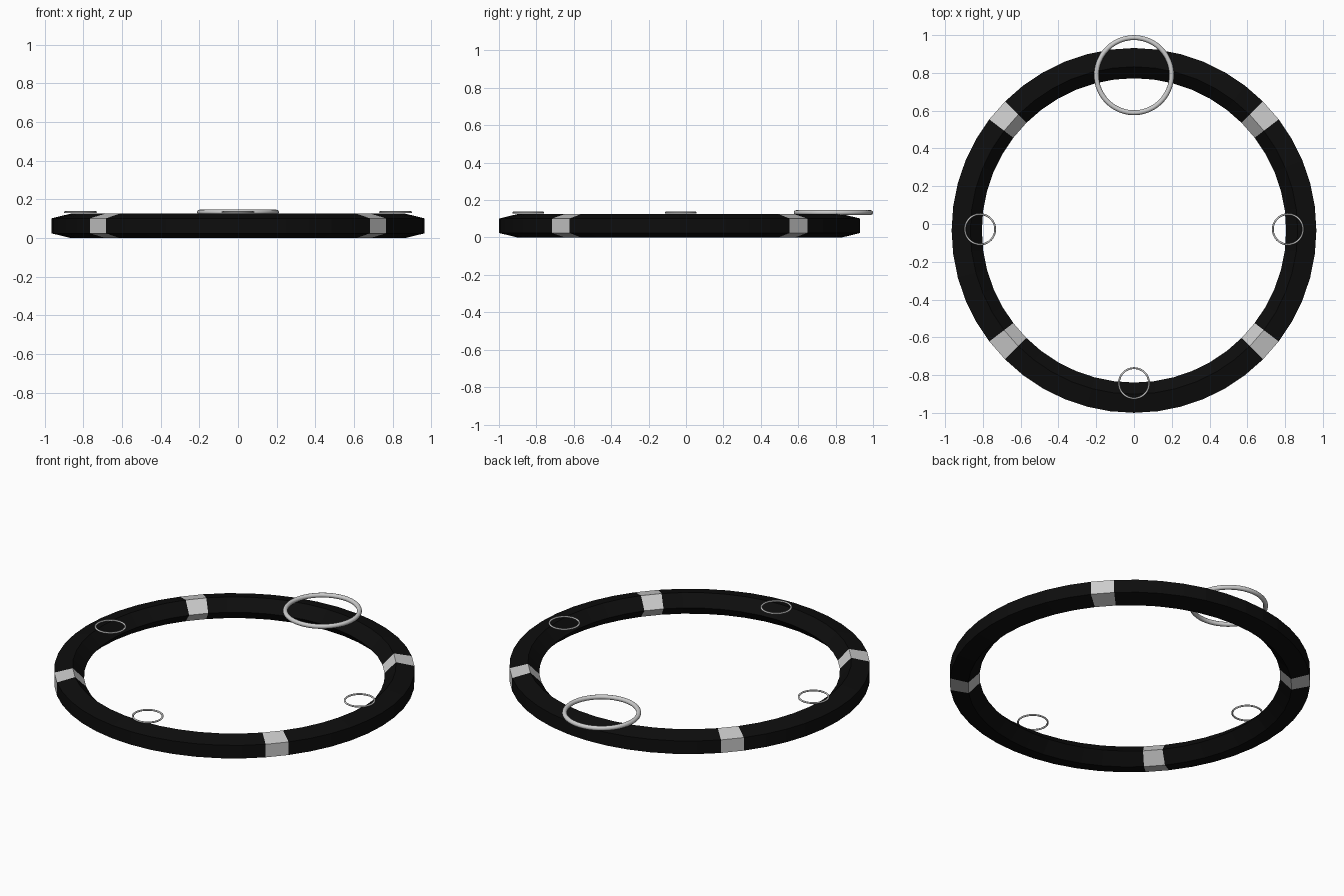
import bpy, bmesh
from math import cos, sin, pi

if "Cube" in bpy.data.objects:
    bpy.data.objects.remove(bpy.data.objects["Cube"])

CY = -0.034      # ring centre in y
SEG = 48


def material(name, c):
    m = bpy.data.materials.new(name)
    m.diffuse_color = (*c, 1)
    m.use_nodes = True
    m.node_tree.nodes["Principled BSDF"].inputs["Base Color"].default_value = m.diffuse_color
    return m


black = material("black", (0.004, 0.004, 0.004))


def torus(name, loc, major, minor, n_major, n_minor, z_scale=1, phase=0.0):
    bm = bmesh.new()
    rows = []
    for i in range(n_major):
        a = 2 * pi * i / n_major
        row = []
        for j in range(n_minor):
            b = phase + 2 * pi * j / n_minor
            r = major + minor * cos(b)
            row.append(bm.verts.new((r * cos(a), r * sin(a), z_scale * minor * sin(b))))
        rows.append(row)
    for i in range(n_major):
        p, q = rows[i], rows[(i + 1) % n_major]
        for j in range(n_minor):
            k = (j + 1) % n_minor
            bm.faces.new((p[j], q[j], q[k], p[k])).material_index = 0
    me = bpy.data.meshes.new(name)
    bm.to_mesh(me)
    bm.free()
    ob = bpy.data.objects.new(name, me)
    ob.location = loc
    bpy.context.collection.objects.link(ob)
    return ob


# Main ring: pentagon section pointing inward, black with four grey bands
ring = torus("main_ring", (0, CY, 0.0625), 0.894, 0.0885, SEG, 5, 0.743, pi)
ring.data.materials.append(black)
ring.data.materials.append(material("band_grey", (0.8, 0.8, 0.8)))
bands = {5, 18, 29, 42}
for p in ring.data.polygons:
    p.material_index = 1 if p.index // 5 in bands else 0

# Thin loops resting on the ring: one large at the back, three small
loops = [("large_loop", (0, 0.788), 0.199, 0.013),
         ("left_loop", (-0.815, -0.028), 0.08, 0.005),
         ("right_loop", (0.815, -0.028), 0.08, 0.005),
         ("front_loop", (0, -0.843), 0.08, 0.005)]
for name, (x, y), major, minor in loops:
    ob = torus(name, (x, y, 0.133), major, minor, 48, 12)
    for p in ob.data.polygons:
        p.use_smooth = True
